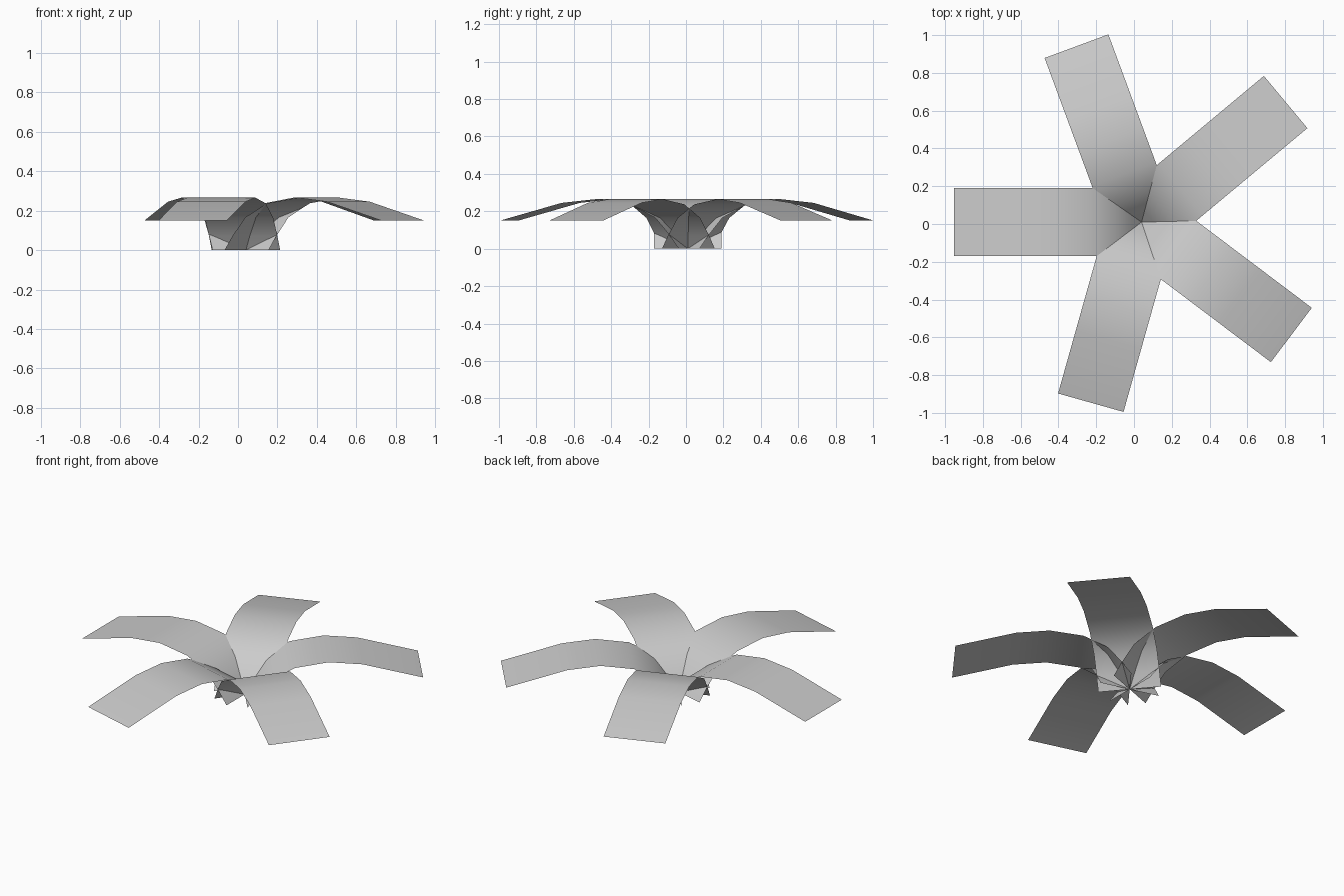
import bpy
from math import cos, sin, radians

cube = bpy.data.objects.get("Cube")
if cube:
    bpy.data.objects.remove(cube, do_unlink=True)

# One pale grey for every leaf
grey = bpy.data.materials.new("pale_grey")
grey.use_nodes = True
colour = (0.6, 0.6, 0.6, 1)
grey.diffuse_color = colour
grey.node_tree.nodes["Principled BSDF"].inputs["Base Color"].default_value = colour

CENTRE = (0.04, 0.01)
HALF_WIDTH = 0.18
# Arching leaf profile: distance from the centre, height
PROFILE = [(0, 0), (0.05, 0.07), (0.13, 0.165), (0.27, 0.237),
           (0.46, 0.265), (0.65, 0.245), (0.993, 0.15)]


def leaf(name, angle):
    """Thin strip that rises from the centre and droops to its tip."""
    c, s = cos(radians(angle)), sin(radians(angle))
    verts = [(CENTRE[0] + r * c - w * s, CENTRE[1] + r * s + w * c, z)
             for r, z in PROFILE for w in (HALF_WIDTH, -HALF_WIDTH)]
    faces = [(2 * i, 2 * i + 1, 2 * i + 3, 2 * i + 2)
             for i in range(len(PROFILE) - 1)]
    mesh = bpy.data.meshes.new(name)
    mesh.from_pydata(verts, [], faces)
    mesh.materials.append(grey)
    mesh.shade_smooth()
    obj = bpy.data.objects.new(name, mesh)
    bpy.context.collection.objects.link(obj)


# Five leaves fanned around the centre
for name, angle in (("right_leaf", 180), ("back_right_leaf", 110.3),
                    ("back_left_leaf", 39.8), ("front_left_leaf", -37),
                    ("front_right_leaf", -105.7)):
    leaf(name, angle)
